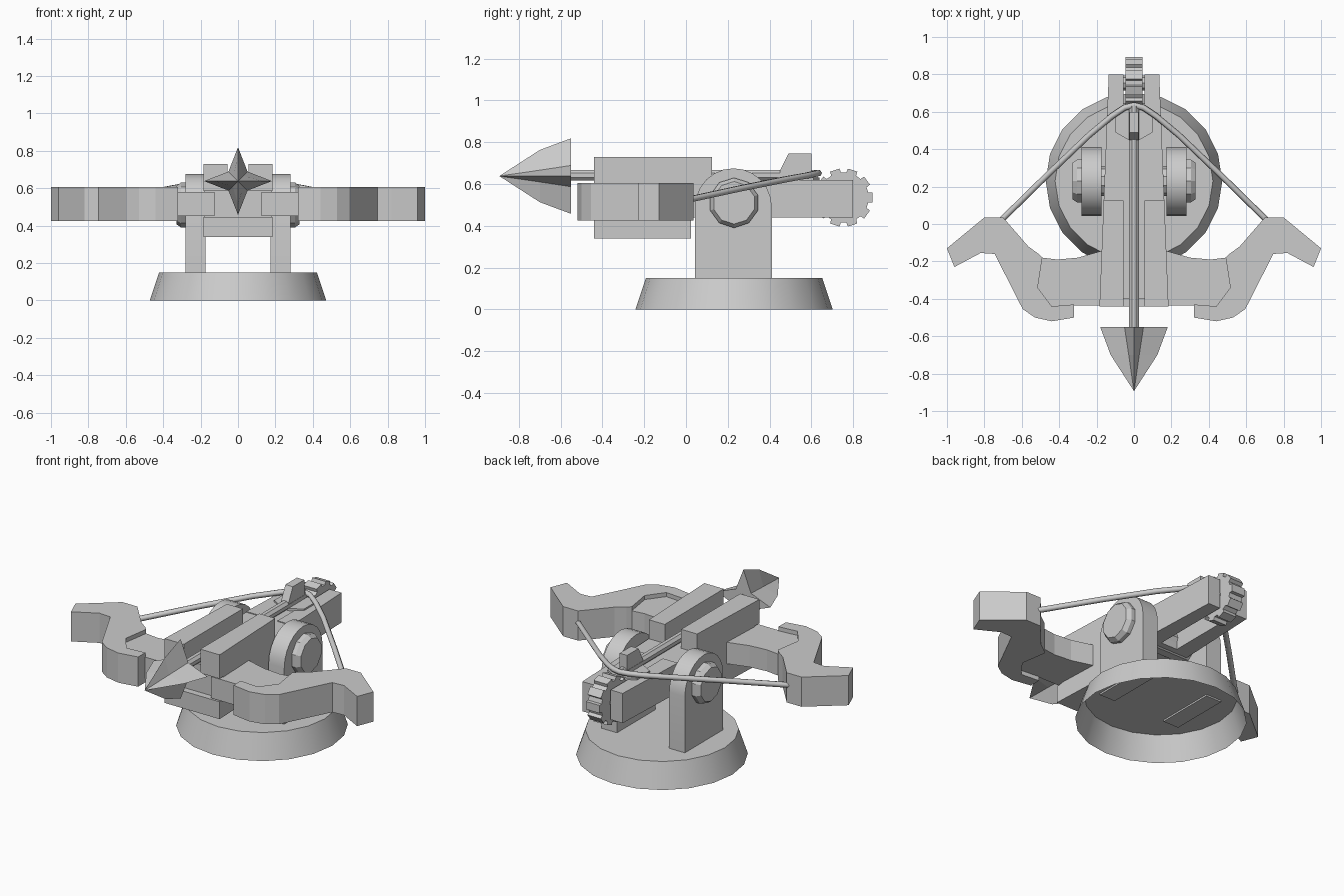
import bpy, bmesh, math
from math import sin, cos, pi

cube = bpy.data.objects.get("Cube")
if cube:
    bpy.data.objects.remove(cube, do_unlink=True)

grey = bpy.data.materials.new("plain_grey")
grey.use_nodes = True
grey.diffuse_color = (0.6, 0.6, 0.6, 1)
grey.node_tree.nodes["Principled BSDF"].inputs["Base Color"].default_value = (0.6, 0.6, 0.6, 1)


def loft(name, rings, mirror=False, smooth=False, open_start=False):
    """Skin a list of equal-length point rings and cap the ends."""
    bm = bmesh.new()
    loops = [[bm.verts.new(p) for p in ring] for ring in rings]
    n = len(loops[0])
    for a, b in zip(loops, loops[1:]):
        for i in range(n):
            j = (i + 1) % n
            bm.faces.new((a[i], a[j], b[j], b[i]))
    if not open_start:
        bm.faces.new(loops[0][::-1])
    bm.faces.new(loops[-1])
    bmesh.ops.recalc_face_normals(bm, faces=bm.faces)
    mesh = bpy.data.meshes.new(name)
    bm.to_mesh(mesh)
    bm.free()
    obj = bpy.data.objects.new(name, mesh)
    bpy.context.collection.objects.link(obj)
    mesh.materials.append(grey)
    if mirror:
        obj.modifiers.new("mirror", 'MIRROR')
    if smooth:
        bpy.ops.object.select_all(action='DESELECT')
        obj.select_set(True)
        bpy.context.view_layer.objects.active = obj
        bpy.ops.object.shade_smooth_by_angle(angle=math.radians(30))
    return obj


def plan(name, pts, z0, z1):
    """Extrude an outline drawn in x, y upwards and mirror it."""
    loft(name, [[(x, y, z) for x, y in pts] for z in (z0, z1)], mirror=True)


def side(name, pts, x0, x1, **kw):
    """Extrude an outline drawn in y, z sideways."""
    loft(name, [[(x, y, z) for y, z in pts] for x in (x0, x1)], **kw)


def circle(cy, cz, r, n, start=0.0):
    return [(cy + r * cos(start + 2 * pi * i / n), cz + r * sin(start + 2 * pi * i / n))
            for i in range(n)]


def edge(y):
    """Half width of the tapering stock."""
    return 0.167 - 0.04 * y


def stock(name, inner, y0, y1, z0, z1):
    plan(name, [(inner, y0), (edge(y0), y0), (edge(y1), y1), (inner, y1)], z0, z1)


# Round pedestal, hollow underneath
loft("pedestal", [[(x, y, z) for x, y in circle(0, 0.23, r, 20)]
                  for r, z in ((0.472, 0), (0.422, 0.15))], smooth=True, open_start=True)

# Upright brackets with rounded tops, bolts and axle
arch = [(0.043, 0.14)] + [(0.227 - 0.184 * cos(pi * i / 12), 0.49 + 0.185 * sin(pi * i / 12))
                          for i in range(13)] + [(0.411, 0.14)]
side("bracket", arch, 0.175, 0.28, mirror=True, smooth=True)
loft("bolt", [[(x, y, z) for y, z in circle(0.23, 0.51, r, 10, pi / 10)]
              for x, r in ((0.27, 0.12), (0.305, 0.12), (0.33, 0.102))], mirror=True)
side("axle", circle(0.23, 0.51, 0.08, 10), -0.2, 0.2)

# Tapered stock: keel, core, rails and forked tail
stock("keel", 0, -0.44, 0.025, 0.34, 0.445)
stock("stock_core", 0, -0.4, 0.3, 0.44, 0.615)
stock("rail", 0.055, -0.44, 0.125, 0.585, 0.73)
stock("tail_prong", 0.055, 0.3, 0.8, 0.44, 0.62)
stock("tail_bridge", 0, 0.3, 0.62, 0.585, 0.615)

# Latch plate and its upright tooth
plan("latch_plate", [(0, 0.45), (0.03, 0.45), (0.1, 0.49), (0.1, 0.61), (0.05, 0.64), (0, 0.64)],
     0.61, 0.63)
side("latch_tooth", [(0.45, 0.62), (0.45, 0.665), (0.49, 0.745), (0.6, 0.745), (0.6, 0.62)],
     -0.025, 0.025)

# Winding gear with broad teeth
teeth = 10
gear = []
for t in range(teeth):
    for shift, r in ((-0.33, 0.12), (-0.27, 0.14), (0.27, 0.14), (0.33, 0.12)):
        a = 2 * pi * (t + shift) / teeth
        gear.append((0.755 + r * cos(a), 0.535 + r * sin(a)))
side("winding_gear", gear, -0.045, 0.045)
side("gear_axle", circle(0.755, 0.535, 0.04, 8), -0.1, 0.1)

# Bow limbs: thick faceted outer limb and slimmer inner root
root_edge = [(0.32, -0.43), (0.44, -0.44), (0.515, -0.34), (0.49, -0.18), (0.41, -0.19)]
limb = [(0.32, -0.5), (0.44, -0.52), (0.53, -0.5), (0.595, -0.455), (0.745, -0.16),
        (0.82, -0.155), (0.96, -0.23), (1.0, -0.13), (0.8, 0.035), (0.7, 0.035),
        (0.565, -0.12), (0.51, -0.16)]
plan("bow_limb", limb + root_edge[3::-1], 0.425, 0.605)
plan("bow_root", [(0.125, -0.435), (0.32, -0.435)] + root_edge + [(0.3, -0.18), (0.125, -0.13)],
     0.45, 0.58)

# Bow string
half = [(0.71, 0.02, 0.527), (0.46, 0.265, 0.58), (0.24, 0.475, 0.622), (0.12, 0.575, 0.64),
        (0.05, 0.622, 0.65)]
path = half + [(0, 0.635, 0.652)] + [(-x, y, z) for x, y, z in reversed(half)]
curve = bpy.data.curves.new("bow_string", 'CURVE')
curve.dimensions = '3D'
curve.bevel_depth = 0.016
curve.bevel_resolution = 1
curve.use_fill_caps = True
spline = curve.splines.new('POLY')
spline.points.add(len(path) - 1)
for point, co in zip(spline.points, path):
    point.co = (*co, 1)
curve.materials.append(grey)
bpy.context.collection.objects.link(bpy.data.objects.new("bow_string", curve))

# Bolt projectile: shaft and four-bladed head
loft("arrow_shaft", [[(x, y, z) for x, z in circle(0, 0.642, 0.028, 8, pi / 8)]
                     for y in (-0.56, 0.63)])


def star(y, r_out, r_in):
    return [((r_in if i % 2 else r_out) * cos(i * pi / 4), y,
             0.638 + (r_in if i % 2 else r_out) * sin(i * pi / 4)) for i in range(8)]


loft("arrow_head", [star(-0.55, 0.181, 0.072), star(-0.7, 0.125, 0.04), star(-0.893, 0.0005, 0.0005)])
